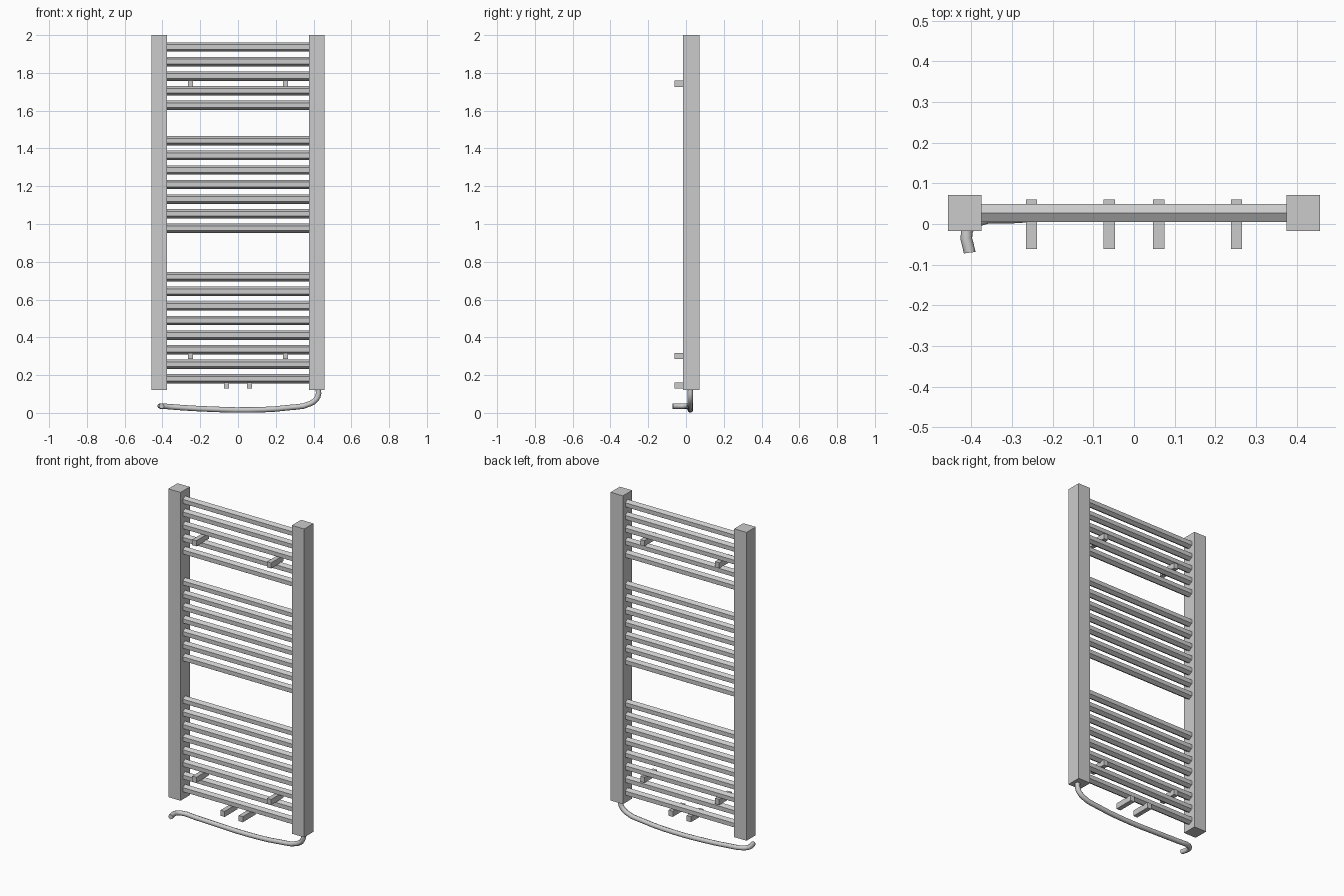
import bpy
import math

if "Cube" in bpy.data.objects:
    bpy.data.objects.remove(bpy.data.objects["Cube"])

BAR_Y = 0.027


def box(name, x, y, z):
    # Box from (min, max) ranges
    lo_hi = (x, y, z)
    bpy.ops.mesh.primitive_cube_add(size=1, location=[(a + b) / 2 for a, b in lo_hi])
    o = bpy.context.object
    o.name = name
    o.scale = [b - a for a, b in lo_hi]
    bpy.ops.object.transform_apply(location=False, rotation=False, scale=True)
    return o


def bar(name, z):
    # Hexagonal rung with an edge pointing straight up
    bpy.ops.mesh.primitive_cylinder_add(vertices=6, radius=0.025, depth=0.77,
                                        location=(0, BAR_Y, z),
                                        rotation=(0, math.pi / 2, 0))
    o = bpy.context.object
    o.name = name
    bpy.ops.object.transform_apply(location=False, rotation=True, scale=False)
    # keep the ridge on top whichever way the primitive starts
    if max(v.co.z for v in o.data.vertices) < 0.0245:
        o.rotation_euler.x = math.pi / 6
    return o


# Square side posts
for side, s in (("left", -1), ("right", 1)):
    a, b = sorted((s * 0.375, s * 0.458))
    box(f"{side}_post", (a, b), (-0.017, 0.0715), (0.122, 2.0))

# Three groups of heating rungs
for group, top, count in (("upper", 1.937, 5), ("middle", 1.44, 7), ("lower", 0.72, 8)):
    for i in range(count):
        bar(f"{group}_rung_{i + 1}", top - i * 0.077)

# Wall brackets
for name, x, z in (("upper_bracket", 0.252, 1.742),
                   ("lower_bracket", 0.252, 0.301),
                   ("bottom_bracket", 0.061, 0.145)):
    for side, s in (("left", -1), ("right", 1)):
        c = s * x
        box(f"{side}_{name}", (c - 0.014, c + 0.014), (-0.061, 0.06), (z - 0.017, z + 0.017))

# Power cable hanging below the right post
points = [(0.425, 0.023, 0.14), (0.422, 0.023, 0.085), (0.385, 0.023, 0.05),
          (0.27, 0.023, 0.028), (0.06, 0.023, 0.0155), (-0.15, 0.022, 0.02),
          (-0.3, 0.016, 0.028), (-0.39, 0.006, 0.035),
          (-0.411, -0.018, 0.036), (-0.404, -0.0705, 0.036)]
curve = bpy.data.curves.new("power_cable", 'CURVE')
curve.dimensions = '3D'
curve.bevel_depth = 0.0145
curve.bevel_resolution = 2
curve.resolution_u = 3
curve.use_fill_caps = True
spline = curve.splines.new('BEZIER')
spline.bezier_points.add(len(points) - 1)
for bp, co in zip(spline.bezier_points, points):
    bp.co = co
    bp.handle_left_type = bp.handle_right_type = 'AUTO'
cable = bpy.data.objects.new("power_cable", curve)
bpy.context.collection.objects.link(cable)
